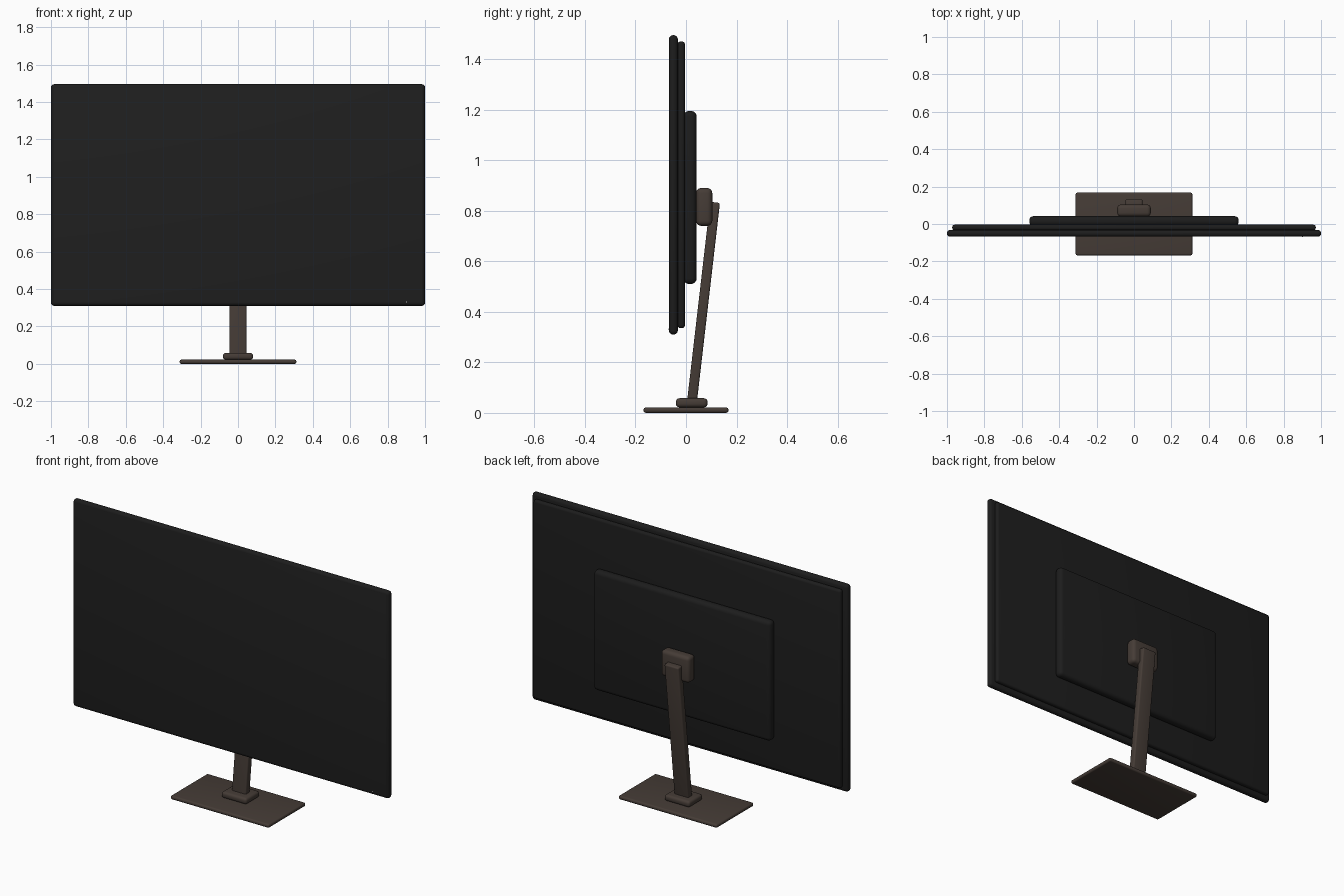
import bpy
import math
from mathutils import Vector

old = bpy.data.objects.get("Cube")
if old:
    bpy.data.objects.remove(old, do_unlink=True)


def make_material(name, colour):
    mat = bpy.data.materials.new(name)
    mat.use_nodes = True
    mat.diffuse_color = (*colour, 1)
    bsdf = mat.node_tree.nodes["Principled BSDF"]
    bsdf.inputs["Base Color"].default_value = (*colour, 1)
    bsdf.inputs["Roughness"].default_value = 0.6
    return mat


black = make_material("black plastic", (0.012, 0.012, 0.012))
screen_black = make_material("screen black", (0.014, 0.014, 0.014))
bronze = make_material("dark bronze", (0.06, 0.045, 0.037))
light = make_material("indicator white", (0.5, 0.5, 0.5))


def rounded_box(name, low, high, bevel, mat, tilt=0, segments=4):
    """Box between two corners with rounded edges, tilted about x."""
    low, high = Vector(low), Vector(high)
    bpy.ops.mesh.primitive_cube_add(size=1, location=(low + high) / 2)
    obj = bpy.context.object
    obj.name = name
    obj.scale = high - low
    bpy.ops.object.transform_apply(location=False, rotation=False, scale=True)
    obj.data.materials.append(mat)
    if bevel:
        mod = obj.modifiers.new("rounded edges", "BEVEL")
        mod.width = bevel
        mod.segments = segments
        bpy.ops.object.modifier_apply(modifier=mod.name)
        bpy.ops.object.shade_smooth_by_angle(angle=math.radians(40))
    obj.rotation_euler.x = tilt
    return obj


# Display: front panel, back shell and electronics housing
panel = rounded_box("front_panel", (-1, -0.068, 0.31), (1, -0.032, 1.495), 0.017, black)
panel.data.materials.append(screen_black)
for face in panel.data.polygons:
    if face.normal.y < -0.99:
        face.material_index = 1
rounded_box("back_shell", (-0.972, -0.034, 0.335), (0.972, -0.004, 1.47), 0.013, black)
rounded_box("rear_housing", (-0.56, -0.01, 0.51), (0.56, 0.042, 1.195), 0.022, black)

# Power indicator in the lower corner of the front
rounded_box("power_indicator", (0.897, -0.07, 0.329), (0.903, -0.066, 0.333), 0, light)

# Stand: mount, leaning arm, collar and base plate
rounded_box("mount_block", (-0.09, 0.04, 0.74), (0.09, 0.104, 0.89), 0.02, bronze)
foot, head = Vector((0, 0.022, 0.03)), Vector((0, 0.115, 0.833))
axis = head - foot
middle = (foot + head) / 2
half = Vector((0.045, 0.0195, axis.length / 2))
rounded_box("stand_arm", middle - half, middle + half, 0.008, bronze,
            tilt=-math.atan2(axis.y, axis.z))
rounded_box("arm_collar", (-0.08, -0.04, 0.022), (0.08, 0.085, 0.058), 0.014, bronze)
rounded_box("base_plate", (-0.312, -0.168, 0.003), (0.312, 0.168, 0.025), 0.01, bronze)
for obj in bpy.data.objects:
    if obj.name == "base_plate":
        obj.location.z -= 0.003
